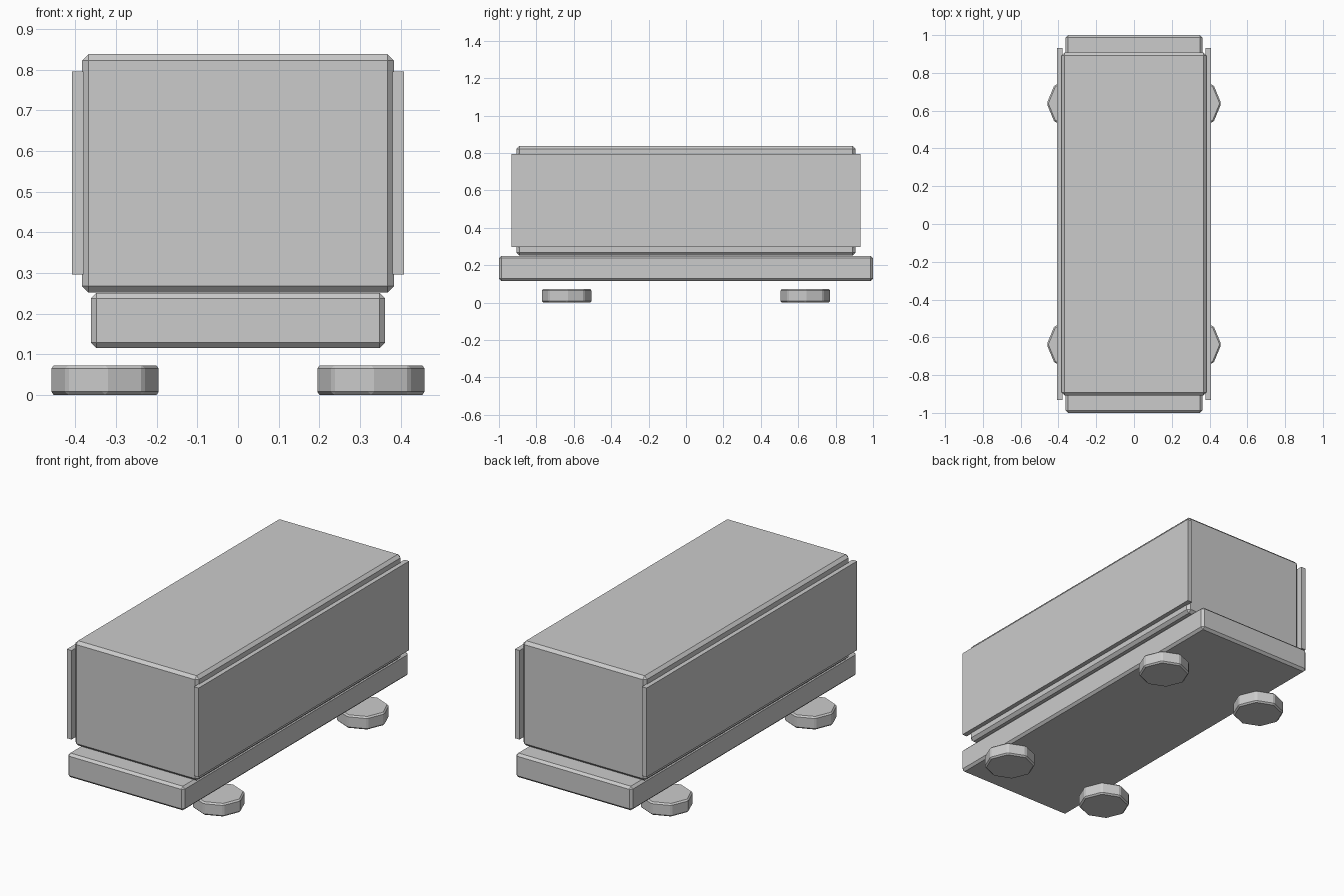
import bpy

if "Cube" in bpy.data.objects:
    bpy.data.objects.remove(bpy.data.objects["Cube"])


def bevel(obj, width):
    mod = obj.modifiers.new("edge_chamfer", 'BEVEL')
    mod.width = width
    mod.segments = 1
    mod.limit_method = 'ANGLE'


def box(name, size, center, chamfer=0):
    bpy.ops.mesh.primitive_cube_add(size=1, location=center)
    obj = bpy.context.object
    obj.name = name
    obj.scale = size
    bpy.ops.object.transform_apply(location=False, rotation=False, scale=True)
    if chamfer:
        bevel(obj, chamfer)
    return obj


# Chassis slab and main body
box("base", (0.723, 2.0, 0.135), (0, 0, 0.183), 0.013)
box("body", (0.767, 1.815, 0.587), (0, 0, 0.545), 0.016)

for sx, side in ((-1, "left"), (1, "right")):
    # Thin side panels
    box(side + "_panel", (0.029, 1.865, 0.499), (sx * 0.394, 0, 0.546))

    # Flat octagonal feet
    for sy, end in ((-1, "front"), (1, "back")):
        bpy.ops.mesh.primitive_cylinder_add(
            vertices=8, radius=0.135, depth=0.073,
            location=(sx * 0.327, sy * 0.638, 0.0365))
        foot = bpy.context.object
        foot.name = f"{end}_{side}_foot"
        bevel(foot, 0.008)
